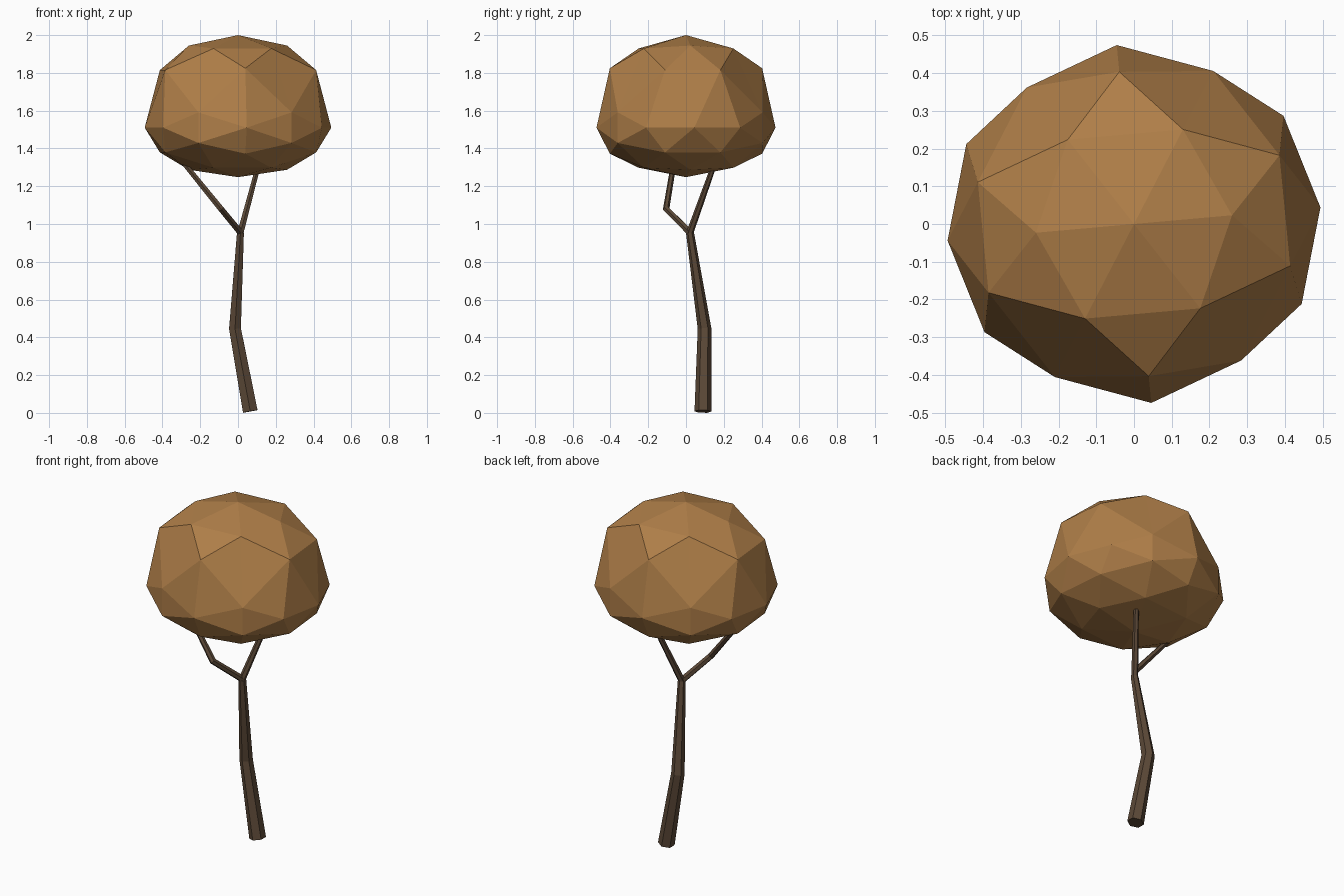
import bpy, bmesh, math
from mathutils import Vector, Matrix

if "Cube" in bpy.data.objects:
    bpy.data.objects.remove(bpy.data.objects["Cube"])


def material(name, rgb):
    m = bpy.data.materials.new(name)
    m.diffuse_color = (*rgb, 1)
    m.use_nodes = True
    m.node_tree.nodes["Principled BSDF"].inputs["Base Color"].default_value = m.diffuse_color
    return m


def finish(bm, name, mat):
    bmesh.ops.recalc_face_normals(bm, faces=bm.faces)
    me = bpy.data.meshes.new(name)
    bm.to_mesh(me)
    bm.free()
    me.materials.append(mat)
    ob = bpy.data.objects.new(name, me)
    bpy.context.collection.objects.link(ob)
    return ob


def limb(name, path, mat, sides=6):
    """Tapered six-sided tube along (x, y, z, radius) points."""
    bm = bmesh.new()
    pts = [Vector(p[:3]) for p in path]
    rings = []
    for i, p in enumerate(pts):
        t = Vector()
        if i:
            t += (p - pts[i - 1]).normalized()
        if i < len(pts) - 1:
            t += (pts[i + 1] - p).normalized()
        t.normalize()
        u = Vector((0, 1, 0))
        u = (u - t * u.dot(t)).normalized()
        v = t.cross(u)
        r = path[i][3]
        rings.append([bm.verts.new(p + r * (u * math.cos(a) + v * math.sin(a)))
                      for a in (math.tau * k / sides for k in range(sides))])
    for a, b in zip(rings, rings[1:]):
        for k in range(sides):
            j = (k + 1) % sides
            bm.faces.new((a[k], a[j], b[j], b[k]))
    bm.faces.new(rings[0])
    bm.faces.new(rings[-1])
    return finish(bm, name, mat)


bark = material("bark", (0.105, 0.065, 0.038))
leaf = material("leaf", (0.43, 0.21, 0.065))

# Trunk and forked branches
fork = (0.013, 0.021, 0.955)
limb("trunk", [(0.065, 0.09, 0.008, 0.045), (-0.016, 0.098, 0.447, 0.036),
               (*fork, 0.021)], bark)
limb("left_branch", [(*fork, 0.019), (-0.09, -0.105, 1.08, 0.018),
                     (-0.35, -0.052, 1.4, 0.014)], bark)
limb("right_branch", [(*fork, 0.019), (0.132, 0.18, 1.4, 0.013)], bark)

# Crown: subdivided icosahedron with an edge midpoint on top
phi = (1 + 5 ** 0.5) / 2
signs = (1, -1)
points = set()
for s in range(3):
    base = [(p, 0, 0) for p in signs]
    base += [(0, a * phi, b) for a in signs for b in signs]
    base += [(a / phi, b, c * phi) for a in signs for b in signs for c in signs]
    for p in base:
        points.add(p[s:] + p[:s])

bm = bmesh.new()
for p in sorted(points):
    bm.verts.new(Vector(p).normalized())
bmesh.ops.convex_hull(bm, input=bm.verts[:])

# Turn so the top edge runs along x, then flatten the underside
top = max((v.co for v in bm.verts if 0.84 < v.co.z < 0.86), key=lambda c: c.x + c.y)
turn = Matrix.Rotation(math.radians(5.3) - math.atan2(top.y, top.x), 3, 'Z')
for v in bm.verts:
    c = turn @ v.co
    z = 1.63 + 0.37 * c.z if c.z > 0.4 else 1.51 + 0.262 * c.z
    v.co = (c.x * 0.496, c.y * 0.476, z)
finish(bm, "crown", leaf)
